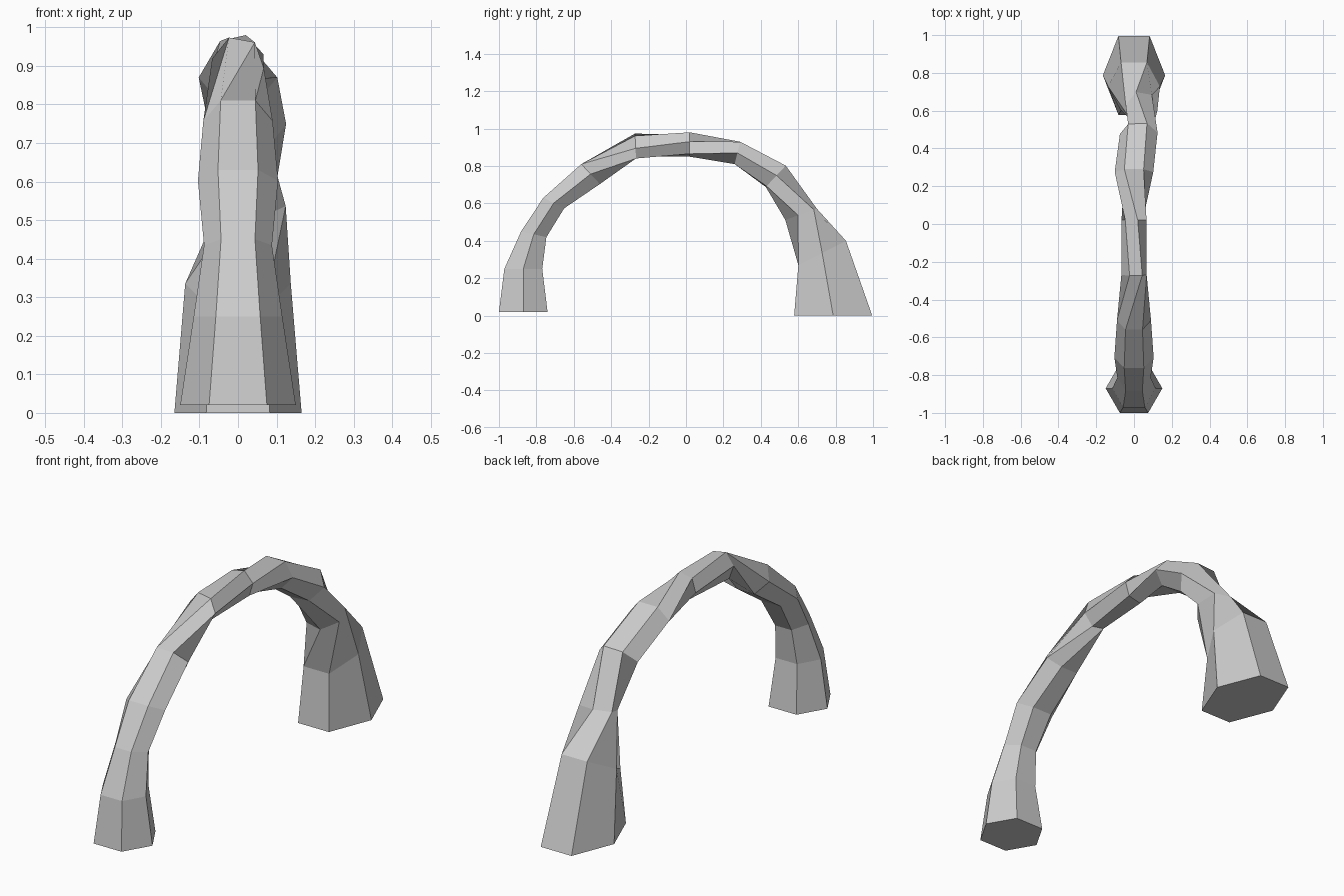
import bpy, bmesh
from math import sin, cos, radians
from mathutils import Vector

if "Cube" in bpy.data.objects:
    bpy.data.objects.remove(bpy.data.objects["Cube"])

# Hexagonal rings along the arch, front foot to back foot:
# centre x, y, z, half width, radial radius, outward tilt (deg), twist (deg)
RINGS = [
    (0.00, -0.87, 0.02, 0.150, 0.150, 180, 0),
    (0.00, -0.87, 0.25, 0.115, 0.117, 180, 0),
    (0.00, -0.814, 0.435, 0.088, 0.080, 167, 0),
    (0.00, -0.707, 0.602, 0.104, 0.072, 153, 0),
    (0.00, -0.51, 0.757, 0.090, 0.084, 133, 0),
    (0.00, -0.27, 0.907, 0.068, 0.071, 92, -70),
    (0.00, 0.02, 0.915, 0.068, 0.068, 90, -47),
    (0.00, 0.275, 0.87, 0.102, 0.071, 76, 0),
    (0.025, 0.48, 0.745, 0.100, 0.087, 47, 4),
    (0.04, 0.615, 0.542, 0.085, 0.095, 20, 50),
    (0.00, 0.728, 0.335, 0.137, 0.165, 27, 0),
    (0.00, 0.787, 0.00, 0.165, 0.241, 0, 0),
]
SIDES = 6

bm = bmesh.new()


def ring(cx, cy, cz, w, r, tilt, twist):
    out = Vector((0, cos(radians(tilt)), sin(radians(tilt))))
    verts = []
    for i in range(SIDES):
        a = radians(360 / SIDES * i + twist)
        p = Vector((cx + w * cos(a), cy, cz)) + out * r * sin(a)
        verts.append(bm.verts.new(p))
    return verts


loops = [ring(*data) for data in RINGS]

# Arch sides
for a, b in zip(loops, loops[1:]):
    for i in range(SIDES):
        j = (i + 1) % SIDES
        bm.faces.new((a[i], a[j], b[j], b[i]))

# Foot caps
bm.faces.new(loops[0])
bm.faces.new(loops[-1])
bmesh.ops.recalc_face_normals(bm, faces=bm.faces)

mesh = bpy.data.meshes.new("twisted_arch")
bm.to_mesh(mesh)
bm.free()
arch = bpy.data.objects.new("twisted_arch", mesh)
bpy.context.collection.objects.link(arch)
